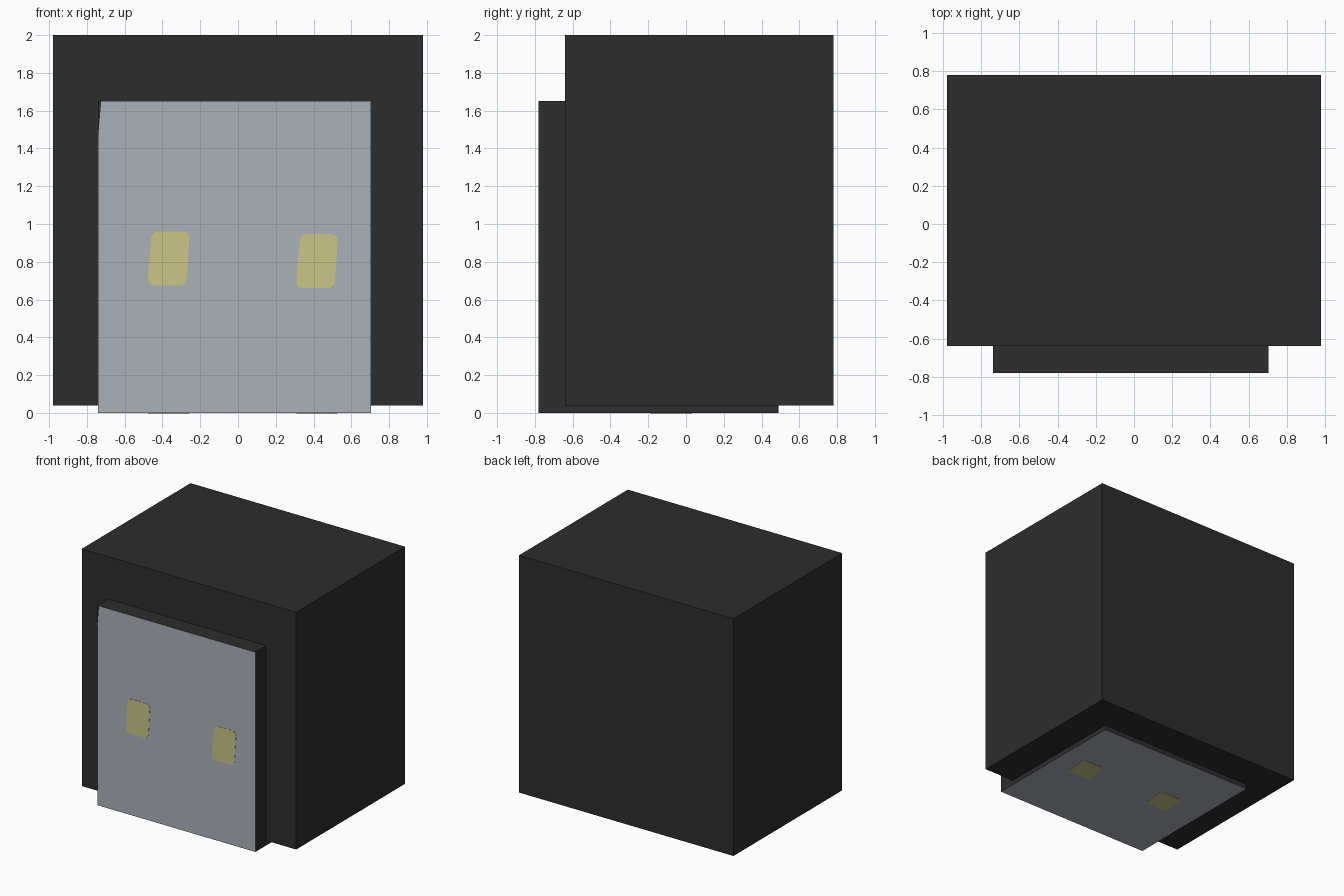
import bpy, bmesh
from mathutils import Vector

if "Cube" in bpy.data.objects:
    bpy.data.objects.remove(bpy.data.objects["Cube"])


def material(name, rgb):
    m = bpy.data.materials.new(name)
    m.diffuse_color = (*rgb, 1)
    m.use_nodes = True
    m.node_tree.nodes["Principled BSDF"].inputs["Base Color"].default_value = m.diffuse_color
    return m


dark = material("charcoal", (0.026, 0.026, 0.026))
grey = material("pale_grey", (0.41, 0.44, 0.474))
yellow = material("dull_yellow", (0.585, 0.565, 0.25))


def add_object(name, bm, mats):
    bmesh.ops.recalc_face_normals(bm, faces=bm.faces)
    me = bpy.data.meshes.new(name)
    bm.to_mesh(me)
    bm.free()
    for m in mats:
        me.materials.append(m)
    ob = bpy.data.objects.new(name, me)
    bpy.context.collection.objects.link(ob)
    return ob


def box(name, lo, hi, mats):
    bm = bmesh.new()
    bmesh.ops.create_cube(bm, size=1)
    lo, hi = Vector(lo), Vector(hi)
    for v in bm.verts:
        v.co = Vector([lo[i] if v.co[i] < 0 else hi[i] for i in range(3)])
    return add_object(name, bm, mats)


def plate(name, pts, place, push, mat, radius=0.0):
    """Thin outline plate; place maps 2D to the surface, push is its thickness."""
    bm = bmesh.new()
    bm.faces.new([bm.verts.new(place(*p)) for p in pts])
    if radius:
        bmesh.ops.bevel(bm, geom=bm.verts[:], offset=radius, segments=3,
                        affect='VERTICES', profile=0.5)
    geom = bmesh.ops.extrude_face_region(bm, geom=bm.faces[:])["geom"]
    bmesh.ops.translate(bm, vec=push,
                        verts=[g for g in geom if isinstance(g, bmesh.types.BMVert)])
    return add_object(name, bm, [mat])


# Outer shell and inner face block (front and underside grey)
box("outer_shell", (-0.98, -0.64, 0.04), (0.98, 0.78, 2.0), [dark])
face = box("face_block", (-0.74, -0.78, 0), (0.705, 0.49, 1.65), [dark, grey])
for p in face.data.polygons:
    if p.normal.y < -0.9 or p.normal.z < -0.9:
        p.material_index = 1


def on_front(x, z):
    return (x, -0.78, z)


def on_bottom(x, z):
    # underside repeats the face pattern, with its top towards the back
    return (x, -0.08 + (z - 0.81) * 0.74, 0)


# Slanted eyes on the front and on the underside
for side, x, z in (("left", -0.368, 0.817), ("right", 0.418, 0.803)):
    outline = [(x - 0.112, z - 0.143), (x + 0.094, z - 0.143),
               (x + 0.112, z + 0.143), (x - 0.09, z + 0.143)]
    plate(side + "_eye", outline, on_front, (0, -0.002, 0), yellow, 0.035)
    plate(side + "_eye_underside", outline, on_bottom, (0, 0, -0.002), yellow, 0.035)

# Dark sliver at the upper left corner of the face
plate("corner_sliver", [(-0.74, 1.47), (-0.724, 1.65), (-0.74, 1.65)],
      on_front, (0, -0.001, 0), dark)
